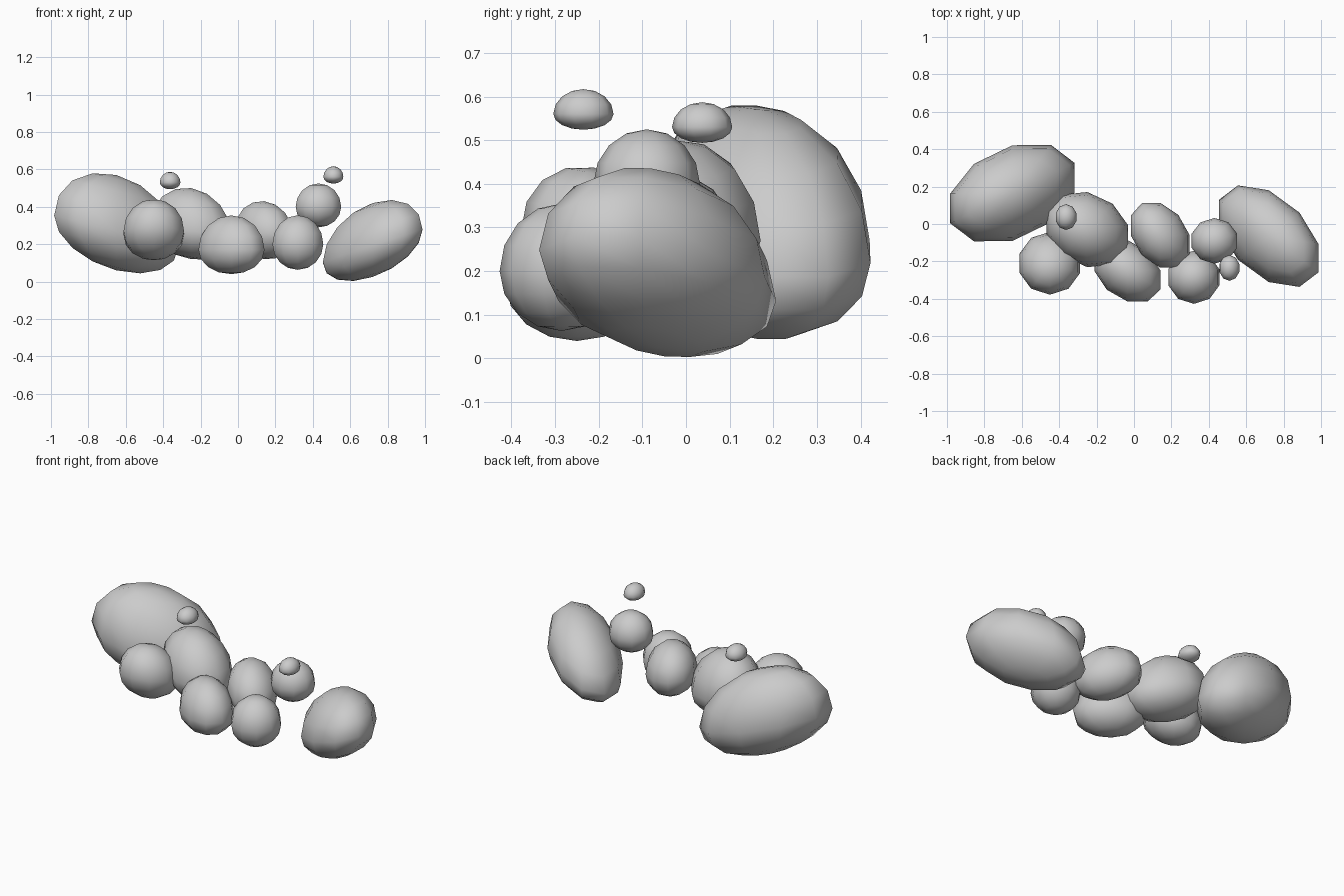
import bpy
import bmesh
from math import sqrt

cube = bpy.data.objects.get("Cube")
if cube:
    bpy.data.objects.remove(cube, do_unlink=True)

# Single matte grey
grey = bpy.data.materials.new("cloud_grey")
grey.use_nodes = True
colour = (0.6, 0.6, 0.6, 1)
grey.diffuse_color = colour
grey.node_tree.nodes["Principled BSDF"].inputs["Base Color"].default_value = colour


def puff(name, centre, half, up, down, skew=0, tilt=(0, 0)):
    """Low-poly ball with a flatter underside; skew turns its plan, tilt slopes its waist."""
    bm = bmesh.new()
    bmesh.ops.create_uvsphere(bm, u_segments=10, v_segments=8, radius=1)
    for v in bm.verts:
        u, w, h = v.co
        x = half[0] * u
        y = half[1] * (skew * u + sqrt(1 - skew * skew) * w)
        z = h * (up if h > 0 else down) + tilt[0] * x + tilt[1] * y
        v.co = (x, y, z)
    for f in bm.faces:
        f.smooth = True
    mesh = bpy.data.meshes.new(name)
    bm.to_mesh(mesh)
    bm.free()
    mesh.materials.append(grey)
    obj = bpy.data.objects.new(name, mesh)
    obj.location = centre
    bpy.context.collection.objects.link(obj)


# Large end puffs
puff("right_end_puff", (-.65, .165, .27), (.35, .27), .30, .21, .32, (-.25, 0))
puff("left_end_puff", (.72, -.065, .19), (.28, .275), .23, .165, -.45, (.32, -.02))

# Back row
puff("back_right_puff", (-.25, -.03, .27), (.23, .205), .23, .15, -.2, (-.15, 0))
puff("back_middle_puff", (.14, -.06, .26), (.165, .182), .17, .14, -.3, (-.1, 0))
puff("back_left_puff", (.43, -.09, .40), (.128, .122), .125, .11)

# Front row
puff("front_right_puff", (-.45, -.21, .26), (.17, .168), .177, .142, 0, (0, -.2))
puff("front_middle_puff", (-.035, -.25, .17), (.186, .172), .184, .13, -.3)
puff("front_left_puff", (.32, -.285, .20), (.143, .142), .155, .137)

# Small floating wisps
puff("right_wisp", (-.363, .037, .53), (.058, .069), .057, .036)
puff("left_wisp", (.51, -.235, .56), (.056, .069), .057, .036)
